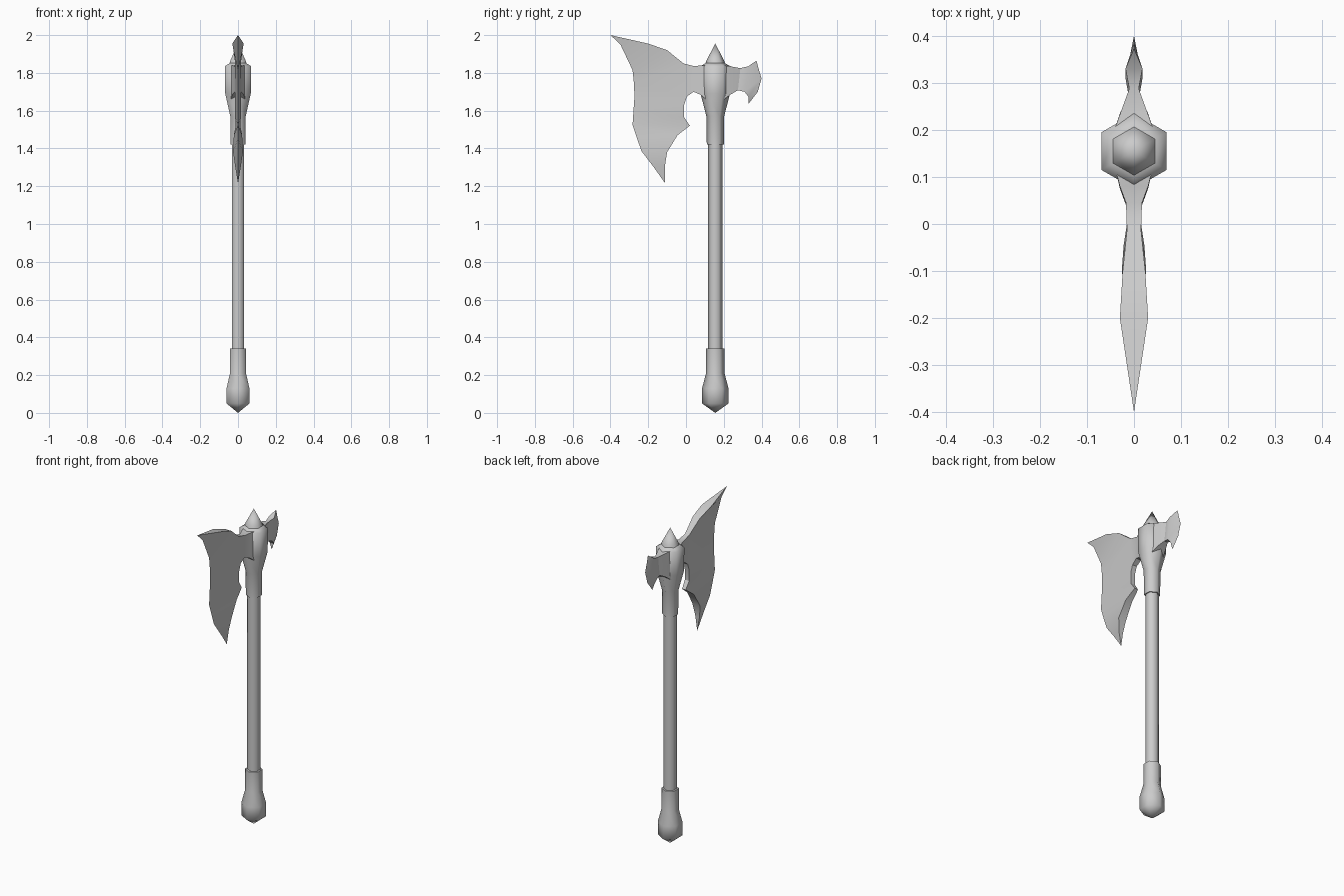
import bpy, bmesh, math

if "Cube" in bpy.data.objects:
    bpy.data.objects.remove(bpy.data.objects["Cube"])

AXIS_Y = 0.155  # handle axis


def finish(name, bm, angle):
    bmesh.ops.remove_doubles(bm, verts=bm.verts, dist=1e-4)
    bmesh.ops.recalc_face_normals(bm, faces=bm.faces)
    me = bpy.data.meshes.new(name)
    bm.to_mesh(me)
    bm.free()
    ob = bpy.data.objects.new(name, me)
    bpy.context.collection.objects.link(ob)
    bpy.ops.object.select_all(action='DESELECT')
    bpy.context.view_layer.objects.active = ob
    ob.select_set(True)
    bpy.ops.object.shade_smooth_by_angle(angle=math.radians(angle))


def hex_lathe(name, profile):
    """Six-sided turned part from (radius, z) pairs."""
    bm = bmesh.new()
    rings = []
    for r, z in profile:
        r = max(r, 1e-6)
        rings.append([bm.verts.new((r * math.sin(k * math.pi / 3),
                                    AXIS_Y + r * math.cos(k * math.pi / 3), z))
                      for k in range(6)])
    for a, b in zip(rings, rings[1:]):
        for k in range(6):
            j = (k + 1) % 6
            bm.faces.new((a[k], a[j], b[j], b[k]))
    for ring in (rings[0], rings[-1]):
        bm.faces.new(ring)
    bmesh.ops.dissolve_degenerate(bm, dist=1e-5, edges=bm.edges)
    finish(name, bm, 62)


def blade(name, strips):
    """Mirrored plate; strips hold pairs of (y, z, half thickness)."""
    bm = bmesh.new()
    for strip in strips:
        rows = [[bm.verts.new((t, y, z)) for y, z, t in pair] for pair in strip]
        for (a, b), (c, d) in zip(rows, rows[1:]):
            bm.faces.new((a, b, d, c))
    bmesh.ops.remove_doubles(bm, verts=bm.verts, dist=1e-4)
    # close the thick rims down to the centre plane, then mirror
    rim = [e for e in bm.edges if e.is_boundary and max(v.co.x for v in e.verts) > 1e-4]
    new = bmesh.ops.extrude_edge_only(bm, edges=rim)["geom"]
    for v in new:
        if isinstance(v, bmesh.types.BMVert):
            v.co.x = 0
    bmesh.ops.remove_doubles(bm, verts=bm.verts, dist=1e-4)
    dup = bmesh.ops.duplicate(bm, geom=bm.verts[:] + bm.edges[:] + bm.faces[:])["geom"]
    for v in dup:
        if isinstance(v, bmesh.types.BMVert):
            v.co.x = -v.co.x
    finish(name, bm, 25)


# Handle parts
hex_lathe("pommel_grip", [(0, 0), (0.07, 0.05), (0.07, 0.13), (0.049, 0.21), (0.049, 0.34)])
hex_lathe("shaft", [(0.038, 0.3), (0.038, 1.46)])
hex_lathe("head_socket", [(0.045, 1.42), (0.047, 1.57), (0.078, 1.69),
                          (0.08, 1.835), (0.05, 1.852)])
hex_lathe("top_spike", [(0.055, 1.84), (0.047, 1.865), (0, 1.955)])

# Large front blade: neck, then cutting edge paired with the thick back
neck_top, neck_bot = (-0.013, 1.85, 0.015), (0.005, 1.675, 0.015)
blade("axe_blade", [
    [((0.12, 1.84, 0.04), (0.12, 1.65, 0.04)),
     ((0.08, 1.84, 0.03), (0.075, 1.685, 0.03)),
     ((0.045, 1.835, 0.017), (0.04, 1.70, 0.017)),
     (neck_top, neck_bot)],
    [((-0.4, 2.0, 0), (-0.4, 2.0, 0)),
     ((-0.347, 1.95, 0), (-0.2, 1.955, 0.03)),
     ((-0.283, 1.815, 0), (-0.1, 1.92, 0.024)),
     ((-0.275, 1.74, 0), neck_top),
     ((-0.273, 1.67, 0), neck_bot),
     ((-0.278, 1.6, 0), (-0.01, 1.63, 0.015)),
     ((-0.283, 1.525, 0), (-0.01, 1.565, 0.015)),
     ((-0.283, 1.525, 0), (0.02, 1.52, 0.012)),
     ((-0.26, 1.455, 0), (-0.045, 1.47, 0.022)),
     ((-0.235, 1.385, 0), (-0.1, 1.38, 0.026)),
     ((-0.17, 1.3, 0), (-0.112, 1.305, 0.015)),
     ((-0.11, 1.215, 0), (-0.11, 1.215, 0))],
])

# Small rear blade
rear_top, rear_bot = (0.33, 1.835, 0.018), (0.31, 1.70, 0.018)
blade("rear_blade", [
    [((0.19, 1.84, 0.045), (0.19, 1.65, 0.045)),
     ((0.233, 1.835, 0.03), (0.235, 1.685, 0.03)),
     ((0.288, 1.825, 0.01), (0.275, 1.708, 0.012)),
     (rear_top, rear_bot)],
    [((0.373, 1.865, 0), (0.373, 1.865, 0)),
     ((0.385, 1.82, 0), rear_top),
     ((0.4, 1.77, 0), rear_bot),
     ((0.38, 1.70, 0), (0.33, 1.675, 0.014)),
     ((0.33, 1.635, 0), (0.33, 1.635, 0))],
])
